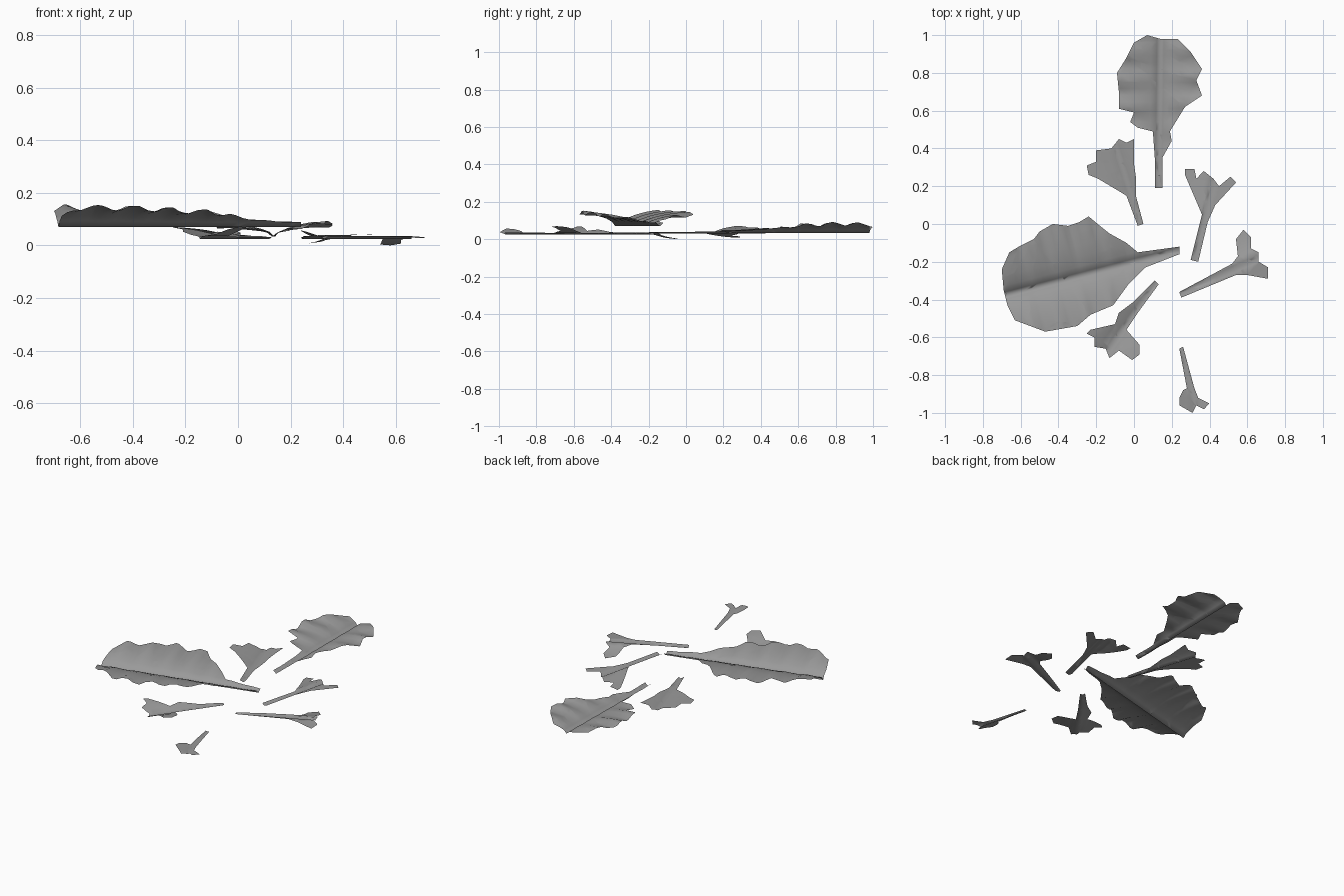
import bpy, bmesh, math
from mathutils import Vector

cube = bpy.data.objects.get("Cube")
if cube:
    bpy.data.objects.remove(cube)

grey = bpy.data.materials.new("leaf grey")
grey.use_nodes = True
colour = (0.32, 0.32, 0.32, 1)
grey.diffuse_color = colour
shader = grey.node_tree.nodes["Principled BSDF"]
shader.inputs["Base Color"].default_value = colour
shader.inputs["Roughness"].default_value = 0.8


def cut(bm, point, normal):
    """Add an edge loop where a plane crosses the leaf."""
    bmesh.ops.bisect_plane(bm, geom=bm.verts[:] + bm.edges[:] + bm.faces[:],
                           dist=0.0005, plane_co=point, plane_no=normal)


def leaf(name, outline, base, tip, height, left_lift, right_lift,
         flat=0.03, ripple=0.0, spread=0.08):
    """Fill an outline (in hundredths), then fold it along its midrib."""
    bm = bmesh.new()
    corners = [bm.verts.new((x / 100, y / 100, 0)) for x, y in outline]
    face = bm.faces.new(corners)
    bmesh.ops.triangulate(bm, faces=[face])
    root = Vector((base[0], base[1], 0)) / 100
    along = Vector((tip[0], tip[1], 0)) / 100 - root
    length = along.length
    along.normalize()
    side = Vector((-along.y, along.x, 0))

    # loops along the midrib and across the blade
    cut(bm, root, side)
    for offset in (0.018, 0.05, 0.1, 0.16, 0.22):
        for sign in (-1, 1):
            cut(bm, root + side * offset * sign, side)
    step = 0.035
    for i in range(1, int(length / step) + 2):
        cut(bm, root + along * step * i, along)
    bmesh.ops.remove_doubles(bm, verts=bm.verts[:], dist=0.001)

    # midrib groove, curled sides and wavy margin
    for v in bm.verts:
        offset = (v.co - root).dot(side)
        t = (v.co - root).dot(along)
        d = abs(offset)
        lift = left_lift if offset > 0 else right_lift
        growth = 0.5 + 0.5 * min(1, max(0, t / length))
        if not ripple:
            growth = 1
        curl = 1 - math.exp(-max(0, d - flat) / spread)
        wave = math.sin(t * math.tau / 0.14 + (offset > 0)) * min(1, d / 0.22)
        groove = 0.01 * min(1, d / 0.018)
        v.co.z = height + groove + lift * growth * curl + ripple * wave

    for f in bm.faces:
        f.normal_update()
        if f.normal.z < 0:
            f.normal_flip()
        f.smooth = True
    mesh = bpy.data.meshes.new(name)
    bm.to_mesh(mesh)
    bm.free()
    mesh.materials.append(grey)
    obj = bpy.data.objects.new(name, mesh)
    bpy.context.collection.objects.link(obj)
    return obj


# broad leaves with wavy margins
leaf("large_leaf",
     [(24, -12), (2, -15), (-4, -10), (-13, -5), (-18, -1), (-24, 4), (-29, 1),
      (-35, -1), (-43, 0), (-50, -4), (-53, -8), (-61, -12), (-66, -15),
      (-70, -24), (-69, -35), (-67, -43), (-63, -51), (-55, -54), (-47, -57),
      (-41, -52), (-36, -52), (-30, -54), (-23, -48), (-11, -43), (-3, -32),
      (6, -23), (24, -16)],
     (24, -14), (-69, -38), 0.07, 0.075, 0.075,
     flat=0, ripple=0.012, spread=0.09)

leaf("medium_leaf",
     [(11, 19), (11, 35), (10, 49), (2, 51), (-2, 54), (0, 59), (-8, 61),
      (-8, 70), (-9, 80), (-4, 88), (0, 96), (7, 100), (14, 98), (23, 98),
      (30, 91), (36, 82), (33, 76), (36, 68), (27, 62), (19, 49), (20, 44),
      (15, 35), (15, 19)],
     (13, 19), (14, 99), 0.033, 0.045, 0.05,
     flat=0, ripple=0.012, spread=0.09)

# small lobed leaves
leaf("back_right_small_leaf",
     [(2, -1), (5, 0), (1, 15), (1, 25), (0, 32), (0, 45), (-4, 43), (-8, 45),
      (-12, 40), (-20, 39), (-20, 33), (-25, 31), (-24, 26), (-19, 24),
      (-9, 26), (-4, 15)],
     (4, -1), (-10, 42), 0.03, 0.035, 0.035)

leaf("back_left_small_leaf",
     [(30, -19), (34, -20), (39, 1), (43, 10), (44, 15), (54, 22), (51, 25),
      (45, 20), (42, 24), (37, 28), (33, 24), (32, 29), (27, 29), (27, 26),
      (35, 21), (38, 15), (36, 5)],
     (32, -19), (42, 24), 0.03, -0.04, 0.005)

leaf("left_small_leaf",
     [(24, -36), (52, -21), (55, -17), (54, -8), (58, -3), (62, -7), (62, -13),
      (66, -15), (66, -20), (71, -23), (71, -29), (60, -27), (54, -27),
      (25, -39)],
     (24, -37), (66, -18), 0.025, -0.042, -0.01)

leaf("front_right_small_leaf",
     [(11, -30), (13, -32), (2, -47), (-4, -56), (3, -64), (3, -69), (-1, -72),
      (-8, -67), (-13, -71), (-15, -66), (-21, -65), (-21, -60), (-25, -58),
      (-23, -56), (-10, -53), (-8, -47), (0, -41)],
     (12, -31), (-14, -67), 0.025, 0.045, 0.045)

leaf("front_small_leaf",
     [(24, -66), (26, -65), (32, -87), (34, -92), (40, -95), (37, -98),
      (33, -96), (31, -100), (24, -96), (24, -92), (26, -88), (28, -87)],
     (25, -65), (33, -97), 0.025, 0.005, 0.045)
